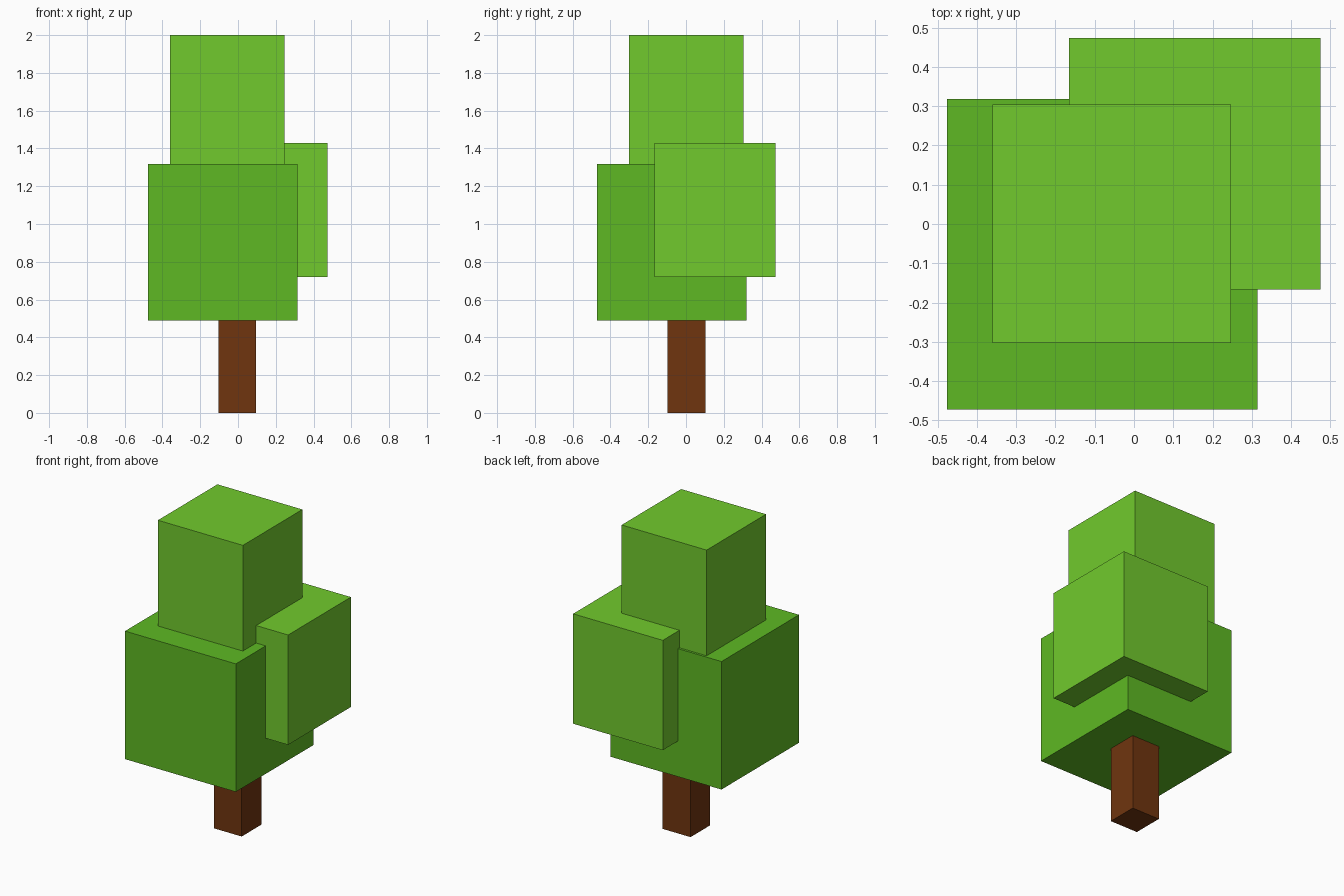
import bpy

if "Cube" in bpy.data.objects:
    bpy.data.objects.remove(bpy.data.objects["Cube"])


def material(name, rgb):
    # sRGB 0-255 to linear
    lin = [((c / 255 + 0.055) / 1.055) ** 2.4 for c in rgb]
    m = bpy.data.materials.new(name)
    m.diffuse_color = (*lin, 1)
    m.use_nodes = True
    m.node_tree.nodes["Principled BSDF"].inputs["Base Color"].default_value = m.diffuse_color
    return m


def box(name, lo, hi, mat):
    size = [b - a for a, b in zip(lo, hi)]
    mid = [(a + b) / 2 for a, b in zip(lo, hi)]
    bpy.ops.mesh.primitive_cube_add(size=1, location=mid)
    ob = bpy.context.object
    ob.name = name
    ob.scale = size
    bpy.ops.object.transform_apply(location=False, rotation=False, scale=True)
    ob.data.materials.append(mat)
    return ob


bark = material("bark brown", (112, 53, 15))
leaf_dark = material("leaf green", (94, 185, 35))
leaf_light = material("light leaf green", (113, 202, 45))

# Trunk, ending just inside the foliage
box("trunk", (-0.104, -0.098, 0), (0.095, 0.102, 0.51), bark)
# Three overlapping foliage blocks
box("lower_foliage", (-0.477, -0.472, 0.49), (0.315, 0.319, 1.317), leaf_dark)
box("side_foliage", (-0.166, -0.167, 0.72), (0.475, 0.474, 1.43), leaf_light)
box("top_foliage", (-0.36, -0.303, 1.30), (0.247, 0.304, 2.0), leaf_light)
